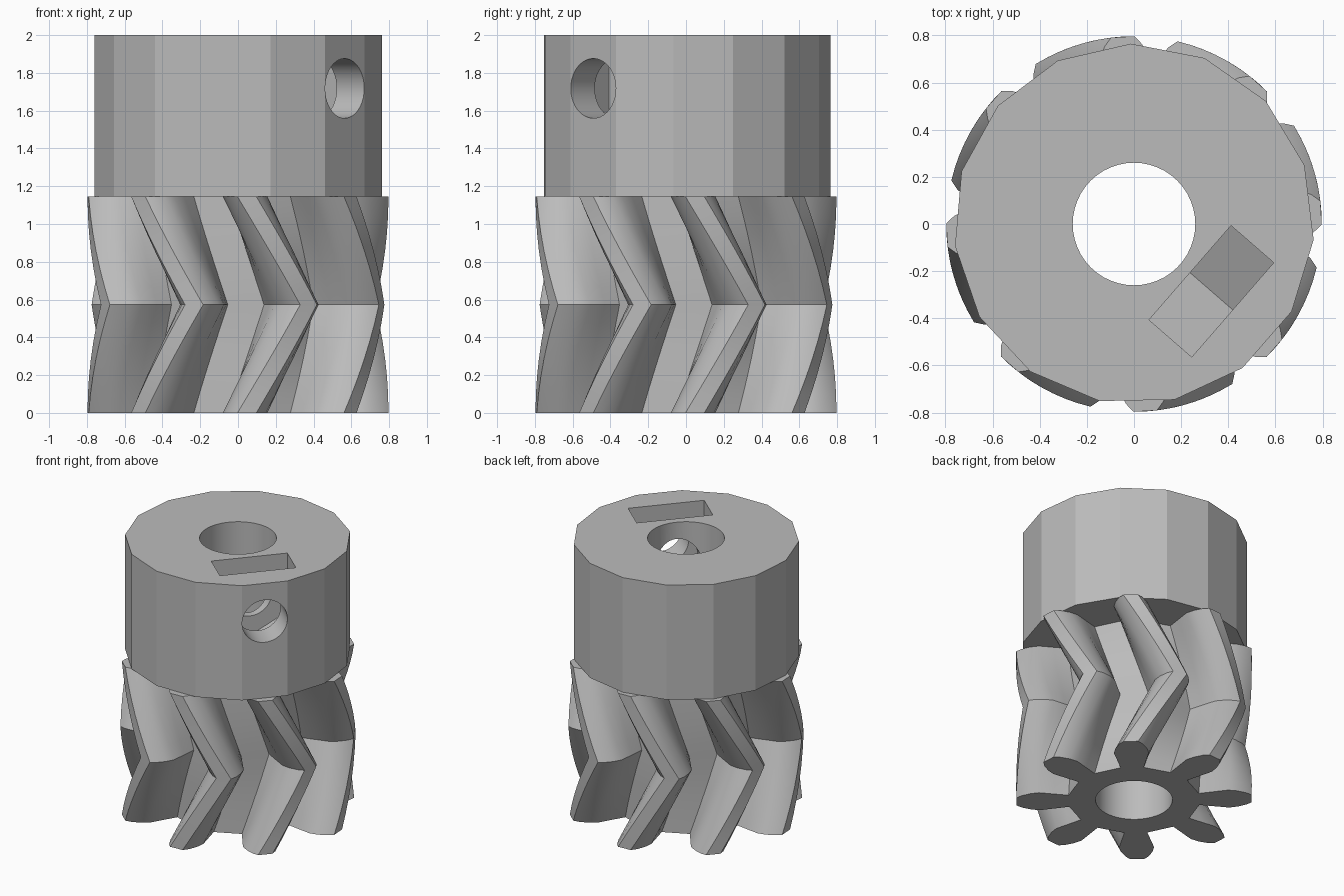
import bpy
import bmesh
from math import sin, cos, pi, radians
from mathutils import Matrix, Vector

cube = bpy.data.objects.get("Cube")
if cube:
    bpy.data.objects.remove(cube, do_unlink=True)

grey = bpy.data.materials.new("plain_grey")
grey.use_nodes = True
grey.diffuse_color = (0.5, 0.5, 0.5, 1)
grey.node_tree.nodes["Principled BSDF"].inputs["Base Color"].default_value = (0.5, 0.5, 0.5, 1)

GEAR_TOP, TOP, BORE = 1.145, 2.0, 0.26
TEETH, TWIST, SLICES = 8, radians(24.6), 6
SCREW_ANGLE, SCREW_Z = radians(-41), 1.718


def loft(name, rings):
    """Solid from a stack of matching closed rings."""
    bm = bmesh.new()
    rows = [[bm.verts.new(p) for p in ring] for ring in rings]
    n = len(rows[0])
    for low, high in zip(rows, rows[1:]):
        for i in range(n):
            j = (i + 1) % n
            bm.faces.new((low[i], low[j], high[j], high[i]))
    bm.faces.new(rows[0][::-1])
    bm.faces.new(rows[-1])
    bmesh.ops.recalc_face_normals(bm, faces=bm.faces)
    mesh = bpy.data.meshes.new(name)
    bm.to_mesh(mesh)
    bm.free()
    mesh.materials.append(grey)
    obj = bpy.data.objects.new(name, mesh)
    bpy.context.collection.objects.link(obj)
    return obj


def prism(name, radius, sides, low, high, turn=0.0):
    """Upright regular prism."""
    angles = [turn + 2 * pi * i / sides for i in range(sides)]
    return loft(name, [[(radius * cos(a), radius * sin(a), z) for a in angles]
                       for z in (low, high)])


def select(obj):
    bpy.ops.object.select_all(action='DESELECT')
    obj.select_set(True)
    bpy.context.view_layer.objects.active = obj


def cut(obj, cutter):
    mod = obj.modifiers.new("cut", 'BOOLEAN')
    mod.operation, mod.solver, mod.object = 'DIFFERENCE', 'EXACT', cutter
    select(obj)
    bpy.ops.object.modifier_apply(modifier=mod.name)


# Herringbone gear: one tooth outline as (radius, half width), repeated and twisted
half = [(0.44, 0.078), (0.54, 0.098), (0.64, 0.118), (0.70, 0.106), (0.76, 0.079), (0.795, 0.05)]
tooth = [(r, -w) for r, w in half] + [(r, w) for r, w in reversed(half)]
outline = []
for k in range(TEETH):
    spin = Matrix.Rotation(radians(3.4) + k * 2 * pi / TEETH, 3, 'Z')
    outline += [spin @ Vector((r, w, 0)) for r, w in tooth]

rings = []
for s in range(2 * SLICES + 1):
    t = s / (2 * SLICES)
    twist = Matrix.Rotation(TWIST * (1 - abs(2 * t - 1)), 3, 'Z')
    rings.append([twist @ p + Vector((0, 0, GEAR_TOP * t)) for p in outline])
gear = loft("herringbone_gear", rings)

# Faceted hub above the gear
hub = prism("hub", 0.765, 15, GEAR_TOP, TOP, radians(91))

# Shaft bore through both parts
bore = prism("bore_cutter", BORE, 48, -0.1, TOP + 0.1)

# Radial screw hole and nut pocket, open at the top
along = Matrix.Rotation(SCREW_ANGLE, 4, 'Z') @ Matrix.Rotation(pi / 2, 4, 'Y')
place = Matrix.Translation((0, 0, SCREW_Z)) @ along
screw = prism("screw_cutter", 0.158, 40, 0, 1)
screw.data.transform(place)

side = 0.265
depth = side / cos(pi / 6)
pocket_shape = [(-0.5, -side), (depth / 2, -side), (depth, 0), (depth / 2, side), (-0.5, side)]
pocket = loft("nut_pocket_cutter", [[(x, y, r) for x, y in pocket_shape] for r in (0.315, 0.555)])
pocket.data.transform(place)

cut(gear, bore)
for cutter in (bore, screw, pocket):
    cut(hub, cutter)
for cutter in (bore, screw, pocket):
    bpy.data.objects.remove(cutter, do_unlink=True)

# Smooth curved surfaces while keeping the facets crisp
for part in (gear, hub):
    select(part)
    bpy.ops.object.shade_smooth_by_angle(angle=radians(22))
